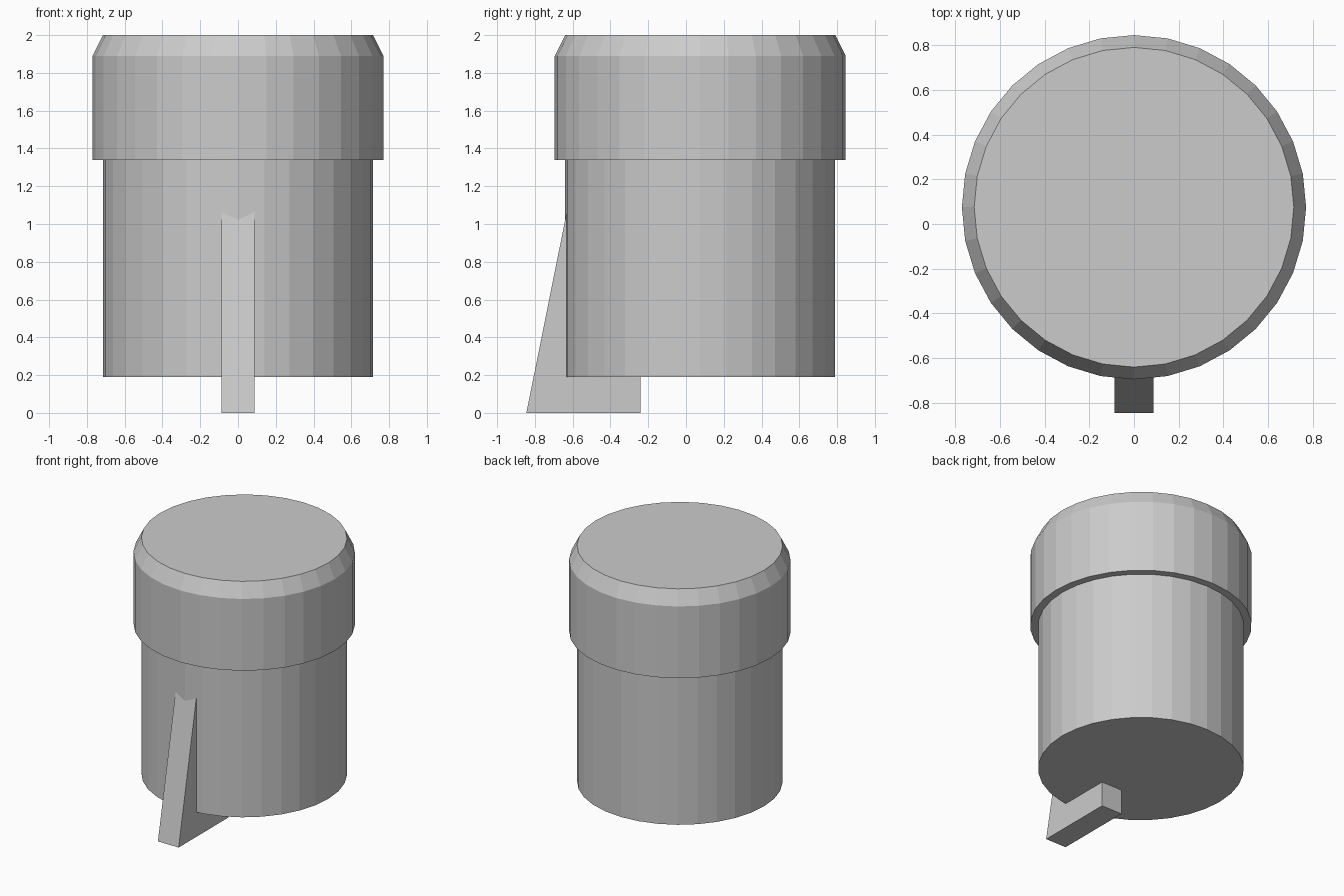
import bpy, bmesh
from math import sin, cos, pi

if "Cube" in bpy.data.objects:
    bpy.data.objects.remove(bpy.data.objects["Cube"])

SIDES = 32
CENTRE_Y = 0.075


def add_object(name, bm):
    bmesh.ops.recalc_face_normals(bm, faces=bm.faces)
    mesh = bpy.data.meshes.new(name)
    bm.to_mesh(mesh)
    bm.free()
    obj = bpy.data.objects.new(name, mesh)
    bpy.context.collection.objects.link(obj)
    return obj


def turned(name, profile):
    """Closed solid turned from (radius, z) points, bottom to top."""
    bm = bmesh.new()
    rings = [[bm.verts.new((r * cos(2 * pi * i / SIDES),
                            CENTRE_Y + r * sin(2 * pi * i / SIDES), z))
              for i in range(SIDES)] for r, z in profile]
    for low, high in zip(rings, rings[1:]):
        for i in range(SIDES):
            j = (i + 1) % SIDES
            bm.faces.new((low[i], low[j], high[j], high[i]))
    bm.faces.new(rings[0])
    bm.faces.new(rings[-1])
    return add_object(name, bm)


def slab(name, outline, width):
    """Side outline of (y, z) points extruded across x."""
    bm = bmesh.new()
    face = bm.faces.new([bm.verts.new((-width / 2, y, z)) for y, z in outline])
    side = bmesh.ops.extrude_face_region(bm, geom=[face])
    verts = [v for v in side["geom"] if isinstance(v, bmesh.types.BMVert)]
    bmesh.ops.translate(bm, verts=verts, vec=(width, 0, 0))
    return add_object(name, bm)


# Cylinder body with the wider, bevelled cap on top
turned("capped_body", [(0.715, 0.19), (0.715, 1.34), (0.77, 1.34),
                       (0.77, 1.89), (0.715, 2.0)])

# Tapered pointer fin, running under the body and up its front
slab("pointer_fin", [(-0.845, 0), (-0.24, 0), (-0.24, 0.22),
                     (-0.60, 1.22)], 0.176)
